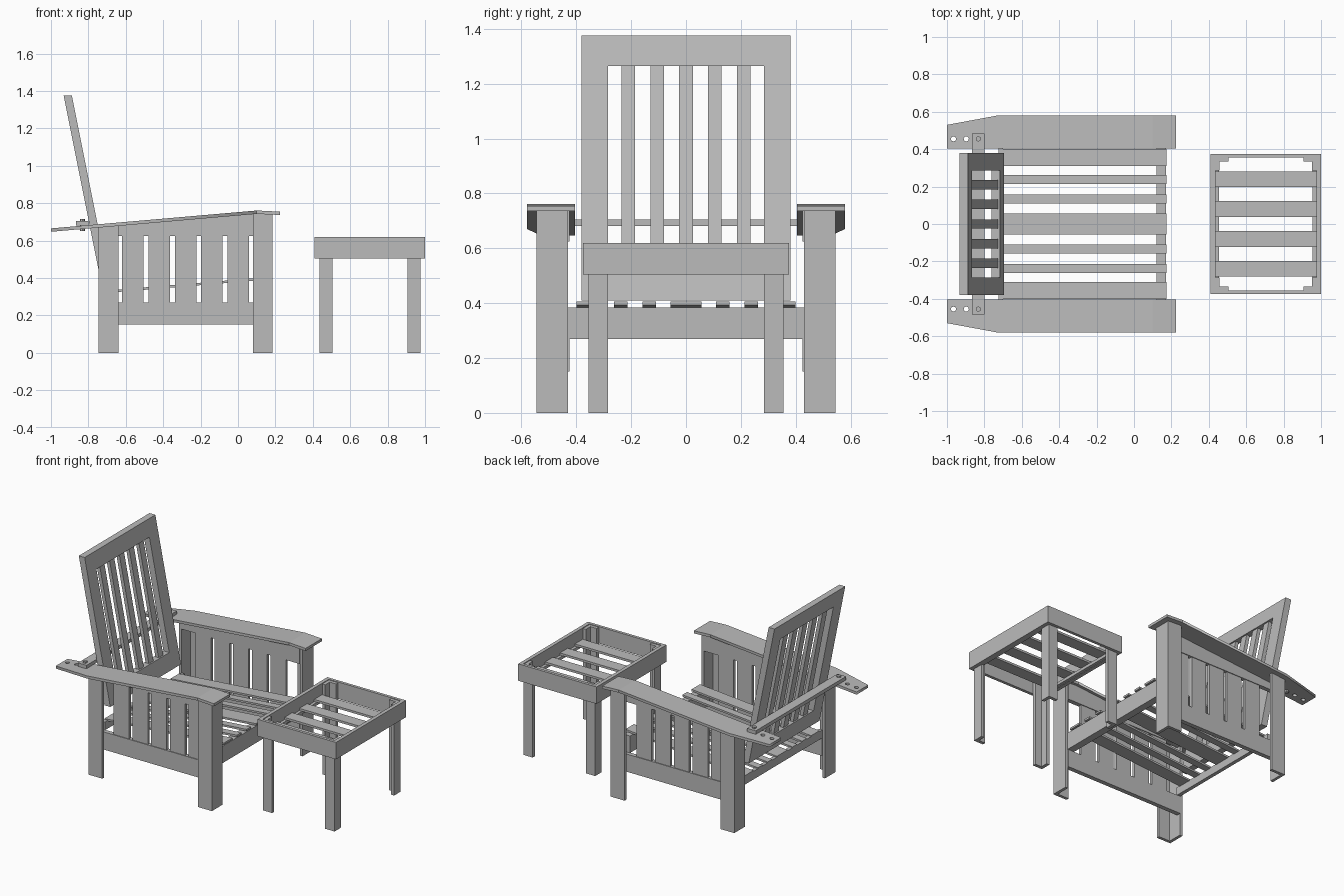
import bpy
import bmesh
import math

cube = bpy.data.objects.get("Cube")
if cube:
    bpy.data.objects.remove(cube, do_unlink=True)

wood = bpy.data.materials.new("grey_wood")
wood.use_nodes = True
wood.diffuse_color = (0.5, 0.5, 0.5, 1)
wood.node_tree.nodes["Principled BSDF"].inputs["Base Color"].default_value = (0.5, 0.5, 0.5, 1)


def add_object(name, mesh):
    mesh.materials.clear()
    mesh.materials.append(wood)
    obj = bpy.data.objects.new(name, mesh)
    bpy.context.collection.objects.link(obj)
    return obj


def board(name, x, y, z, shear=None):
    """Box between (min, max) ranges; shear maps a corner to its final place."""
    bm = bmesh.new()
    bmesh.ops.create_cube(bm, size=1)
    for v in bm.verts:
        c = [r[0] if k < 0 else r[1] for k, r in zip(v.co, (x, y, z))]
        v.co = shear(*c) if shear else c
    bmesh.ops.recalc_face_normals(bm, faces=bm.faces)
    mesh = bpy.data.meshes.new(name)
    bm.to_mesh(mesh)
    bm.free()
    return add_object(name, mesh)


def span(a, b, side):
    return (a, b) if side > 0 else (-b, -a)


def arm_under(x):
    return 0.647 + 0.087 * (x + 1)


def under_arm(x, y, z):
    """Trim board tops to the sloping underside of the arm."""
    return (x, y, arm_under(x) if z > 0.65 else z)


def lean(x, y, z):
    return (x - 0.2 * (z - 0.4), y, z)


def seat_slope(x, y, z):
    return (x, y, z + 0.083 * (x + 0.64))


def corner_leg(name, x0, x1, outer, y0, y1, side, top, t, shear=None):
    """Leg of two boards meeting at the outer corner."""
    board(name + "_side", (x0, x1), span(y1 - t, y1, side), (0, top), shear)
    xr = (x1 - t, x1) if outer > 0 else (x0, x0 + t)
    board(name + "_end", xr, span(y0, y1 - t, side), (0, top), shear)


def arm(name, side):
    """Sloping plank with two adjustment holes."""
    curve = bpy.data.curves.new(name, "CURVE")
    curve.dimensions = "2D"
    curve.fill_mode = "BOTH"
    curve.extrude = 0.009
    outline = [(-1, 0.405), (0.1, 0.405), (0.1, 0.58), (-0.73, 0.58), (-1, 0.53)]
    loops = [outline]
    for cx in (-0.965, -0.897):
        loops.append([(cx + 0.014 * math.cos(i * math.pi / 4),
                       0.455 + 0.014 * math.sin(i * math.pi / 4)) for i in range(8)])
    for pts in loops:
        spline = curve.splines.new("POLY")
        spline.points.add(len(pts) - 1)
        for p, (px, py) in zip(spline.points, pts):
            p.co = (px, py * side, 0, 1)
        spline.use_cyclic_u = True
    temp = bpy.data.objects.new("temp", curve)
    bpy.context.collection.objects.link(temp)
    bpy.context.view_layer.update()
    mesh = bpy.data.meshes.new_from_object(temp.evaluated_get(
        bpy.context.evaluated_depsgraph_get()))
    bpy.data.objects.remove(temp, do_unlink=True)
    for v in mesh.vertices:
        v.co.z += arm_under(v.co.x) + 0.009
    bm = bmesh.new()
    bm.from_mesh(mesh)
    bmesh.ops.remove_doubles(bm, verts=bm.verts, dist=0.0001)
    bmesh.ops.recalc_face_normals(bm, faces=bm.faces)
    bm.to_mesh(mesh)
    bm.free()
    add_object(name, mesh)
    # Front end of the arm bends gently down
    board(name + "_front", (0.1, 0.225), span(0.405, 0.58, side), (0, 0.018),
          lambda x, y, z: (x, y, z + arm_under(0.1) - 0.05 * (x - 0.1)))


# Chair sides: legs, rails, slats, arms and pegs
for side, tag in ((1, "back"), (-1, "front")):
    corner_leg("chair_rear_leg_" + tag, -0.745, -0.64, -1, 0.43, 0.545, side, 0.7, 0.02, under_arm)
    corner_leg("chair_fore_leg_" + tag, 0.08, 0.185, 1, 0.43, 0.545, side, 0.7, 0.02, under_arm)
    rail_y = span(0.425, 0.455, side)
    board("side_lower_rail_" + tag, (-0.725, 0.165), rail_y, (0.15, 0.27))
    board("side_upper_rail_" + tag, (-0.725, 0.165), rail_y, (0.625, 0.7), under_arm)
    for i in range(5):
        x = -0.62 + 0.141 * i
        board(f"side_slat_{tag}_{i}", (x, x + 0.115), span(0.43, 0.45, side), (0.27, 0.625))
    arm("arm_" + tag, side)
    bm = bmesh.new()
    bmesh.ops.create_cone(bm, cap_ends=True, segments=8, radius1=0.014, radius2=0.014, depth=0.065)
    bmesh.ops.translate(bm, verts=bm.verts, vec=(-0.832, 0.455 * side, 0.683))
    peg_mesh = bpy.data.meshes.new("peg")
    bm.to_mesh(peg_mesh)
    bm.free()
    add_object("peg_" + tag, peg_mesh)

# Bar that holds up the chair back
board("back_support_bar", (-0.865, -0.8), (-0.485, 0.485), (0.681, 0.705))

# Seat frame and sloping slats
board("seat_front_rail", (0.12, 0.17), (-0.43, 0.43), (0.27, 0.385))
board("seat_rear_rail", (-0.725, -0.7), (-0.43, 0.43), (0.27, 0.325))
board("seat_slat_middle", (-0.725, 0.175), (-0.057, 0.057), (0.325, 0.338), seat_slope)
for side in (1, -1):
    for a, b in ((0.11, 0.158), (0.213, 0.262), (0.31, 0.4)):
        board("seat_slat", (-0.725, 0.175), span(a, b, side), (0.325, 0.338), seat_slope)

# Leaning chair back
depth = (-0.737, -0.693)
board("back_top_rail", depth, (-0.38, 0.38), (1.265, 1.375), lean)
board("back_bottom_rail", depth, (-0.285, 0.285), (0.41, 0.52), lean)
for side in (1, -1):
    board("back_stile", depth, span(0.285, 0.38, side), (0.41, 1.265), lean)
for i in range(-2, 3):
    y = 0.105 * i
    board("back_slat", (-0.727, -0.703), (y - 0.025, y + 0.025), (0.52, 1.265), lean)

# Footstool frame
for side in (1, -1):
    board("stool_long_rail", (0.41, 1.0), span(0.355, 0.375, side), (0.505, 0.62))
    corner_leg("stool_leg_inner", 0.435, 0.505, -1, 0.285, 0.355, side, 0.615, 0.022)
    corner_leg("stool_leg_outer", 0.905, 0.975, 1, 0.285, 0.355, side, 0.615, 0.022)
for x in (0.41, 0.975):
    board("stool_end_rail", (x, x + 0.025), (-0.355, 0.355), (0.505, 0.62))

# Footstool cleats and slats
for x in (0.435, 0.955):
    board("stool_cleat", (x, x + 0.02), (-0.285, 0.285), (0.508, 0.528))
for y in (-0.24, -0.08, 0.08, 0.24):
    board("stool_slat", (0.435, 0.975), (y - 0.042, y + 0.042), (0.528, 0.543))
